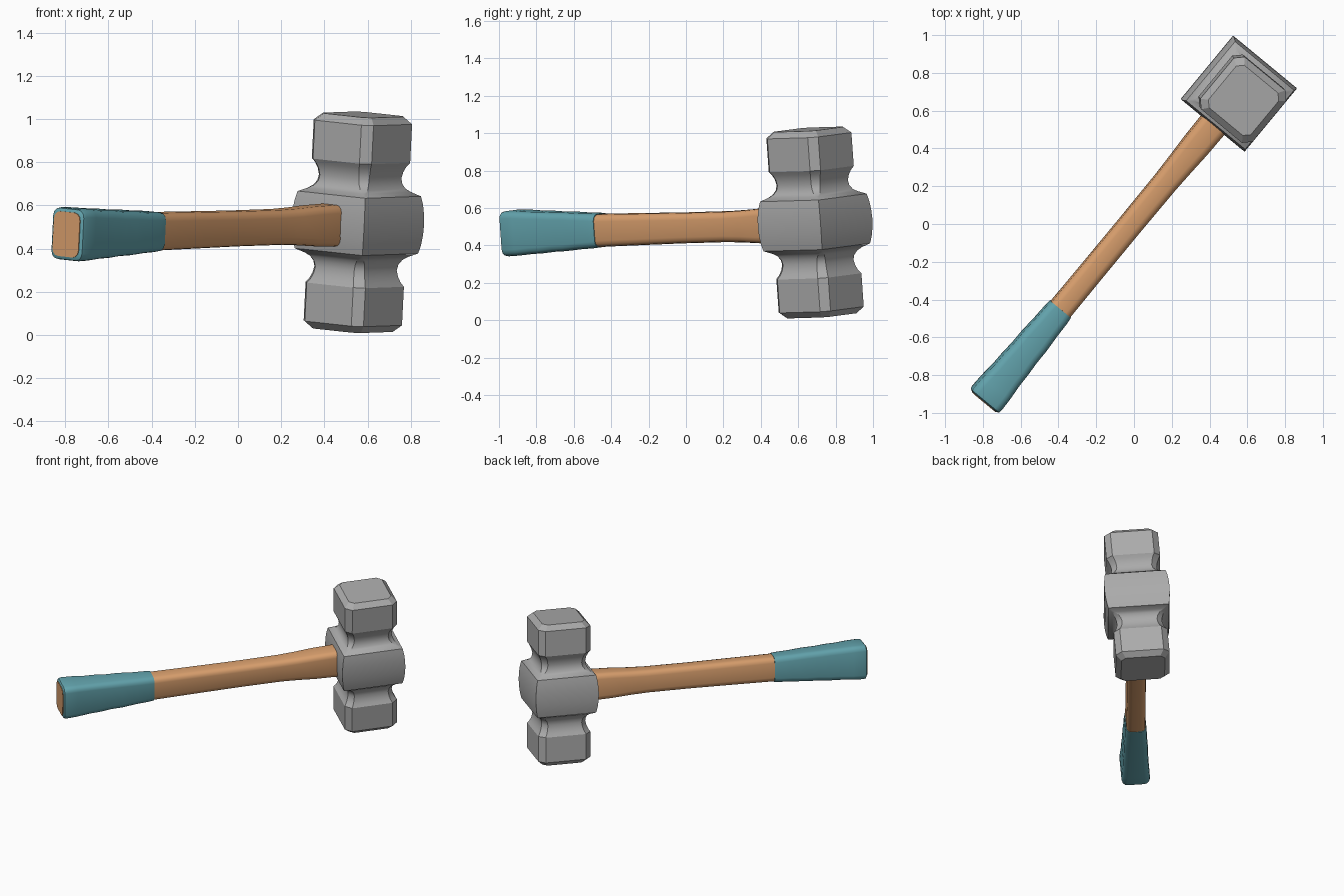
import bpy, bmesh, math
from mathutils import Matrix, Vector

if "Cube" in bpy.data.objects:
    bpy.data.objects.remove(bpy.data.objects["Cube"])

# Local frame: handle along X, head along Z, origin at the head centre
PLACE = (Matrix.Translation((0.555, 0.69, 0.522))
         @ Matrix.Rotation(math.radians(50.4), 4, 'Z')
         @ Matrix.Rotation(math.radians(-1.3), 4, 'Y')
         @ Matrix.Rotation(math.radians(4.8), 4, 'X'))


def material(name, rgb):
    m = bpy.data.materials.new(name)
    m.diffuse_color = (*rgb, 1)
    m.use_nodes = True
    m.node_tree.nodes["Principled BSDF"].inputs["Base Color"].default_value = m.diffuse_color
    return m


steel = material("steel grey", (0.41, 0.41, 0.41))
wood = material("warm wood", (0.70, 0.35, 0.155))
teal = material("teal grip", (0.125, 0.37, 0.42))


def section(a, b, c, seg):
    """Rectangle of half sizes a, b with corners cut (seg=1) or rounded."""
    pts = []
    for q in range(4):
        sx, sy = [(1, 1), (-1, 1), (-1, -1), (1, -1)][q]
        for i in range(seg + 1):
            t = math.pi / 2 * (q + i / seg)
            pts.append((sx * (a - c) + c * math.cos(t), sy * (b - c) + c * math.sin(t)))
    return pts


def loft(name, rings, mats, angle):
    """Skin a list of equal-length rings of 3D points."""
    bm = bmesh.new()
    loops = [[bm.verts.new(p) for p in r] for r in rings]
    n = len(loops[0])
    for r0, r1 in zip(loops, loops[1:]):
        for i in range(n):
            bm.faces.new((r0[i], r0[(i + 1) % n], r1[(i + 1) % n], r1[i]))
    bm.faces.new(loops[0])
    bm.faces.new(loops[-1])
    bmesh.ops.remove_doubles(bm, verts=bm.verts, dist=1e-5)
    bmesh.ops.recalc_face_normals(bm, faces=bm.faces)
    bm.transform(PLACE)
    me = bpy.data.meshes.new(name)
    bm.to_mesh(me)
    bm.free()
    ob = bpy.data.objects.new(name, me)
    bpy.context.collection.objects.link(ob)
    for m in mats:
        me.materials.append(m)
    bpy.ops.object.select_all(action='DESELECT')
    ob.select_set(True)
    bpy.context.view_layer.objects.active = ob
    bpy.ops.object.shade_smooth_by_angle(angle=math.radians(angle))
    return ob


# Hammer head: half profile (height, half width, corner cut), mirrored in Z
half = [(0.0, 0.218, 0), (0.05, 0.216, 0), (0.095, 0.211, 0), (0.133, 0.203, 0),
        (0.150, 0.176, 0.012), (0.165, 0.163, 0.024), (0.187, 0.154, 0.031),
        (0.213, 0.151, 0.034), (0.243, 0.157, 0.036), (0.268, 0.167, 0.038),
        (0.288, 0.180, 0.040), (0.467, 0.180, 0.040), (0.500, 0.146, 0.030)]
profile = [(-z, a, c) for z, a, c in half[:0:-1]] + half


def cut_square(z, a, c):
    k = a - c
    return [(x, y, z) for x, y in ((a, k), (k, a), (-k, a), (-a, k),
                                   (-a, -k), (-k, -a), (k, -a), (a, -k))]


loft("hammer_head", [cut_square(*p) for p in profile], [steel], 28)


# Handle pieces: (position along handle, half width, half height)
def bar(name, stations, corner, mat):
    rings = [[(x, y, z - 0.008) for y, z in section(w, h, corner, 3)] for x, w, h in stations]
    return loft(name, rings, [mat], 35)


bar("wood_handle", [(-2.119, 0.078, 0.104), (-2.05, 0.078, 0.104), (-1.6, 0.062, 0.085),
                    (-1.48, 0.064, 0.087), (-1.2, 0.063, 0.084), (-0.9, 0.063, 0.081),
                    (-0.6, 0.065, 0.081), (-0.48, 0.069, 0.085), (-0.36, 0.074, 0.092),
                    (-0.22, 0.076, 0.096), (-0.1, 0.076, 0.096)], 0.035, wood)
bar("rubber_grip", [(-2.115, 0.083, 0.109), (-2.108, 0.092, 0.118), (-2.09, 0.095, 0.121),
                    (-2.02, 0.093, 0.119), (-1.93, 0.086, 0.113), (-1.86, 0.085, 0.111),
                    (-1.78, 0.080, 0.105), (-1.70, 0.080, 0.103), (-1.60, 0.074, 0.096),
                    (-1.52, 0.072, 0.093), (-1.48, 0.068, 0.090)], 0.036, teal)
